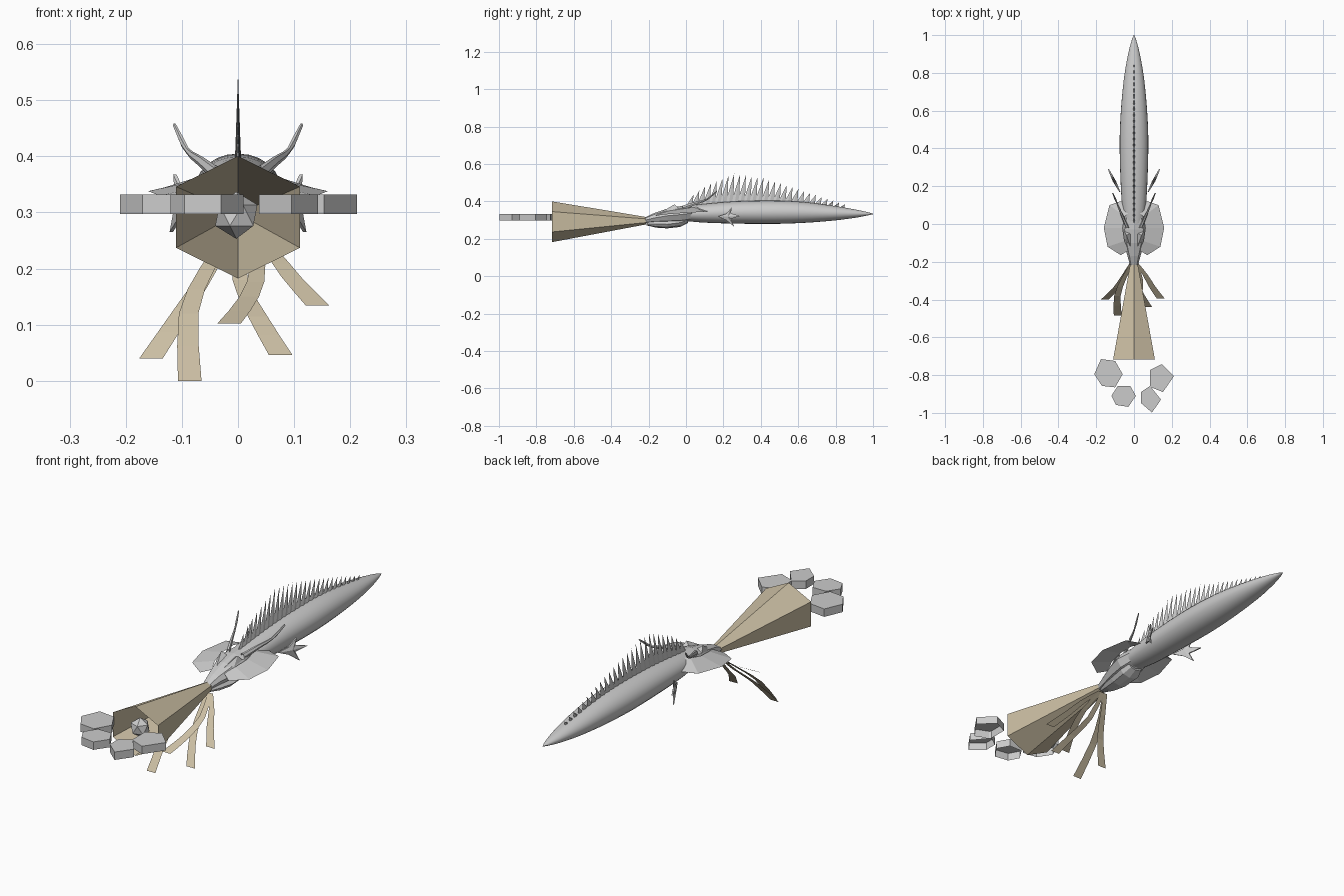
import bpy, bmesh, math
from mathutils import Vector

cube = bpy.data.objects.get("Cube")
if cube:
    bpy.data.objects.remove(cube, do_unlink=True)


def material(name, color):
    m = bpy.data.materials.new(name)
    m.use_nodes = True
    m.diffuse_color = color
    m.node_tree.nodes["Principled BSDF"].inputs["Base Color"].default_value = color
    return m


grey = material("light_grey", (0.6, 0.6, 0.6, 1))
tan = material("pale_tan", (0.6, 0.52, 0.37, 1))


def build(name, verts, faces, mat, smooth=False):
    me = bpy.data.meshes.new(name)
    me.from_pydata([Vector(v) for v in verts], [], faces)
    me.materials.append(mat)
    bm = bmesh.new()
    bm.from_mesh(me)
    bmesh.ops.recalc_face_normals(bm, faces=bm.faces)
    bm.to_mesh(me)
    bm.free()
    me.polygons.foreach_set("use_smooth", [smooth] * len(me.polygons))
    ob = bpy.data.objects.new(name, me)
    bpy.context.collection.objects.link(ob)
    return ob


def loft(name, stations, sides, mat, smooth=False, caps=True):
    """Rings along y; each station is (y, half width, bottom z, top z)."""
    verts, faces = [], []
    for y, w, lo, hi in stations:
        for i in range(sides):
            a = 2 * math.pi * i / sides
            verts.append((w * math.sin(a), y, (lo + hi) / 2 + (hi - lo) / 2 * math.cos(a)))
    for r in range(len(stations) - 1):
        for i in range(sides):
            j = (i + 1) % sides
            faces.append((r * sides + i, r * sides + j, (r + 1) * sides + j, (r + 1) * sides + i))
    if caps:
        faces.append(tuple(range(sides)))
        faces.append(tuple(range((len(stations) - 1) * sides, len(stations) * sides)))
    return build(name, verts, faces, mat, smooth)


def smooth_path(points, n=6):
    """Catmull-Rom samples through the points."""
    p = [Vector(q) for q in points]
    p = [2 * p[0] - p[1]] + p + [2 * p[-1] - p[-2]]
    out = []
    for k in range(1, len(p) - 2):
        a, b, c, d = p[k - 1:k + 3]
        for s in range(n):
            t = s / n
            out.append(0.5 * (2 * b + (c - a) * t + (2 * a - 5 * b + 4 * c - d) * t * t
                              + (3 * b - a - 3 * c + d) * t ** 3))
    return out + [p[-2]]


# Spindle body
profile = [(-0.03, 0.045, 0.30, 0.37), (0.08, 0.062, 0.288, 0.385), (0.25, 0.072, 0.282, 0.40),
           (0.45, 0.076, 0.28, 0.405), (0.62, 0.068, 0.285, 0.398), (0.78, 0.052, 0.297, 0.378),
           (0.9, 0.031, 0.312, 0.358), (0.97, 0.013, 0.325, 0.343), (1.0, 0.001, 0.332, 0.334)]
rings = []
lows = smooth_path([(y, w, lo) for y, w, lo, hi in profile], 3)
highs = smooth_path([(y, w, hi) for y, w, lo, hi in profile], 3)
for l, h in zip(lows, highs):
    rings.append((l[0], l[1], l[2], h[2]))
loft("body", rings, 24, grey, smooth=True)

# Head and lower jaw
loft("head", [(-0.225, 0.02, 0.285, 0.312), (-0.17, 0.034, 0.285, 0.338), (-0.1, 0.055, 0.285, 0.362),
              (-0.03, 0.07, 0.285, 0.375), (0.06, 0.05, 0.30, 0.382)], 8, grey)
loft("lower_jaw", [(-0.21, 0.015, 0.272, 0.29), (-0.16, 0.032, 0.26, 0.30), (-0.1, 0.045, 0.256, 0.30),
                   (-0.03, 0.05, 0.264, 0.31), (0.01, 0.035, 0.285, 0.32)], 8, grey)

# Neck frill: a thin faceted collar around the head
outer = [(0.06, 0.125, 0.345), (0.13, 0.1, 0.345), (0.16, -0.02, 0.338), (0.14, -0.12, 0.33), (0.07, -0.165, 0.322)]
inner = [(0.03, 0.06, 0.375), (0.05, 0.04, 0.37), (0.06, -0.02, 0.36), (0.05, -0.09, 0.35), (0.03, -0.14, 0.335)]
for side, label in ((1, "left"), (-1, "right")):
    verts = [(side * x, y, z) for x, y, z in outer + inner]
    n = len(outer)
    build(label + "_frill", verts, [(i, i + 1, n + i + 1, n + i) for i in range(n - 1)], grey)

    # Curved horn with a small bulb near the tip
    path = smooth_path([(0.035, -0.02, 0.365), (0.065, 0.05, 0.39), (0.09, 0.11, 0.41), (0.113, 0.165, 0.455)], 3)
    verts, faces = [], []
    for k, p in enumerate(path):
        r = 0.014 * (1 - k / len(path)) + (0.003 if k >= len(path) - 3 else 0)
        for i in range(6):
            a = math.pi * i / 3
            verts.append((side * (p.x + r * math.cos(a) * 0.7), p.y, p.z + r * math.sin(a)))
    for k in range(len(path) - 1):
        for i in range(6):
            j = (i + 1) % 6
            faces.append((k * 6 + i, k * 6 + j, k * 6 + 6 + j, k * 6 + 6 + i))
    faces.append(tuple(range(len(verts) - 6, len(verts))))
    build(label + "_horn", verts, faces, grey)

    # Jagged side fin
    star = [(0.17, 0.32), (0.215, 0.335), (0.245, 0.368), (0.24, 0.337), (0.29, 0.322),
            (0.24, 0.307), (0.258, 0.265), (0.215, 0.3)]
    verts = [(side * (0.075 + 0.5 * (y - 0.17) + off), y, z) for off in (-0.003, 0.003) for y, z in star]
    verts += [(side * 0.094, 0.225, 0.32), (side * 0.112, 0.225, 0.32)]
    faces = []
    m = len(star)
    for i in range(m):
        j = (i + 1) % m
        faces += [(i, j, 2 * m), (m + i, m + j, 2 * m + 1), (i, j, m + j, m + i)]
    build(label + "_side_fin", verts, faces, grey)

    # Brow ridge
    build(label + "_brow", [(side * x, y, z) for x, y, z in
          ((0.015, -0.13, 0.345), (0.045, -0.09, 0.35), (0.05, -0.04, 0.362), (0.02, -0.05, 0.37), (0.04, -0.06, 0.385))],
          [(0, 1, 4), (1, 2, 4), (2, 3, 4), (3, 0, 4)], grey)

# Row of back spines, swept toward the tail
crest = [(0.0, 0.41), (0.1, 0.485), (0.25, 0.55), (0.42, 0.525), (0.6, 0.465), (0.78, 0.405), (0.88, 0.375)]


def lerp(table, y):
    for (a, za), (b, zb) in zip(table, table[1:]):
        if y <= b:
            return za + (zb - za) * (y - a) / (b - a)
    return table[-1][1]


tops = [(y, hi) for y, w, lo, hi in profile]
count = 27
for i in range(count):
    y = 0.0 + 0.81 * i / (count - 1)
    base = lerp(tops, y) - 0.02
    tip = lerp(crest, y + 0.035)
    build("back_spine", [(0, y - 0.012, base), (0.006, y + 0.008, base), (0, y + 0.034, base),
                         (-0.006, y + 0.008, base), (0, y + 0.04, tip)],
          [(0, 1, 4), (1, 2, 4), (2, 3, 4), (3, 0, 4), (0, 3, 2, 1)], grey)

# Open six-sided blast cone
verts, faces = [], []
for y, r, z in ((-0.215, 0.02, 0.297), (-0.717, 0.109, 0.2915)):
    for i in range(6):
        a = math.pi * i / 3
        verts.append((r * math.sin(a) * 1.17, y, z + r * math.cos(a)))
build("cone", verts, [(i, (i + 1) % 6, (i + 1) % 6 + 6, i + 6) for i in range(6)], tan)

# Hanging ribbons
ribbons = [[(-0.015, -0.21, 0.27), (-0.05, -0.27, 0.2), (-0.095, -0.34, 0.13), (-0.155, -0.4, 0.04)],
           [(-0.01, -0.21, 0.27), (-0.055, -0.29, 0.2), (-0.088, -0.38, 0.12), (-0.086, -0.485, 0.0)],
           [(0.01, -0.21, 0.27), (0.035, -0.3, 0.205), (0.02, -0.39, 0.15), (-0.016, -0.48, 0.102)],
           [(0.0, -0.21, 0.27), (0.004, -0.29, 0.18), (0.035, -0.37, 0.115), (0.076, -0.44, 0.046)],
           [(0.015, -0.21, 0.27), (0.06, -0.27, 0.23), (0.095, -0.33, 0.185), (0.142, -0.395, 0.134)]]
for points in ribbons:
    path = smooth_path(points, 2)
    verts, faces = [], []
    for k, p in enumerate(path):
        w = 0.01 + 0.011 * k / (len(path) - 1)
        verts += [(p.x - w, p.y, p.z), (p.x + w, p.y, p.z)]
    faces = [(2 * k, 2 * k + 1, 2 * k + 3, 2 * k + 2) for k in range(len(path) - 1)]
    build("ribbon", verts, faces, tan)

# Floating stones, open underneath
stones = [[(-0.21, -0.795), (-0.175, -0.715), (-0.1, -0.725), (-0.06, -0.795), (-0.1, -0.865), (-0.17, -0.857)],
          [(-0.12, -0.91), (-0.085, -0.857), (-0.02, -0.857), (0.01, -0.91), (-0.03, -0.968), (-0.095, -0.958)],
          [(0.085, -0.773), (0.148, -0.742), (0.212, -0.805), (0.153, -0.89), (0.085, -0.862)],
          [(0.037, -0.89), (0.085, -0.857), (0.143, -0.93), (0.095, -0.998), (0.037, -0.948)]]
for outline in stones:
    n = len(outline)
    verts = [(x, y, z) for z in (0.297, 0.332) for x, y in outline]
    faces = [(i, (i + 1) % n, (i + 1) % n + n, i + n) for i in range(n)]
    build("stone", verts, faces + [tuple(range(n, 2 * n))], grey)

# Small boulder in the cone mouth
bm = bmesh.new()
bmesh.ops.create_icosphere(bm, subdivisions=1, radius=0.042)
bmesh.ops.translate(bm, verts=bm.verts, vec=(-0.003, -0.68, 0.295))
me = bpy.data.meshes.new("boulder")
bm.to_mesh(me)
bm.free()
me.materials.append(grey)
bpy.context.collection.objects.link(bpy.data.objects.new("boulder", me))
